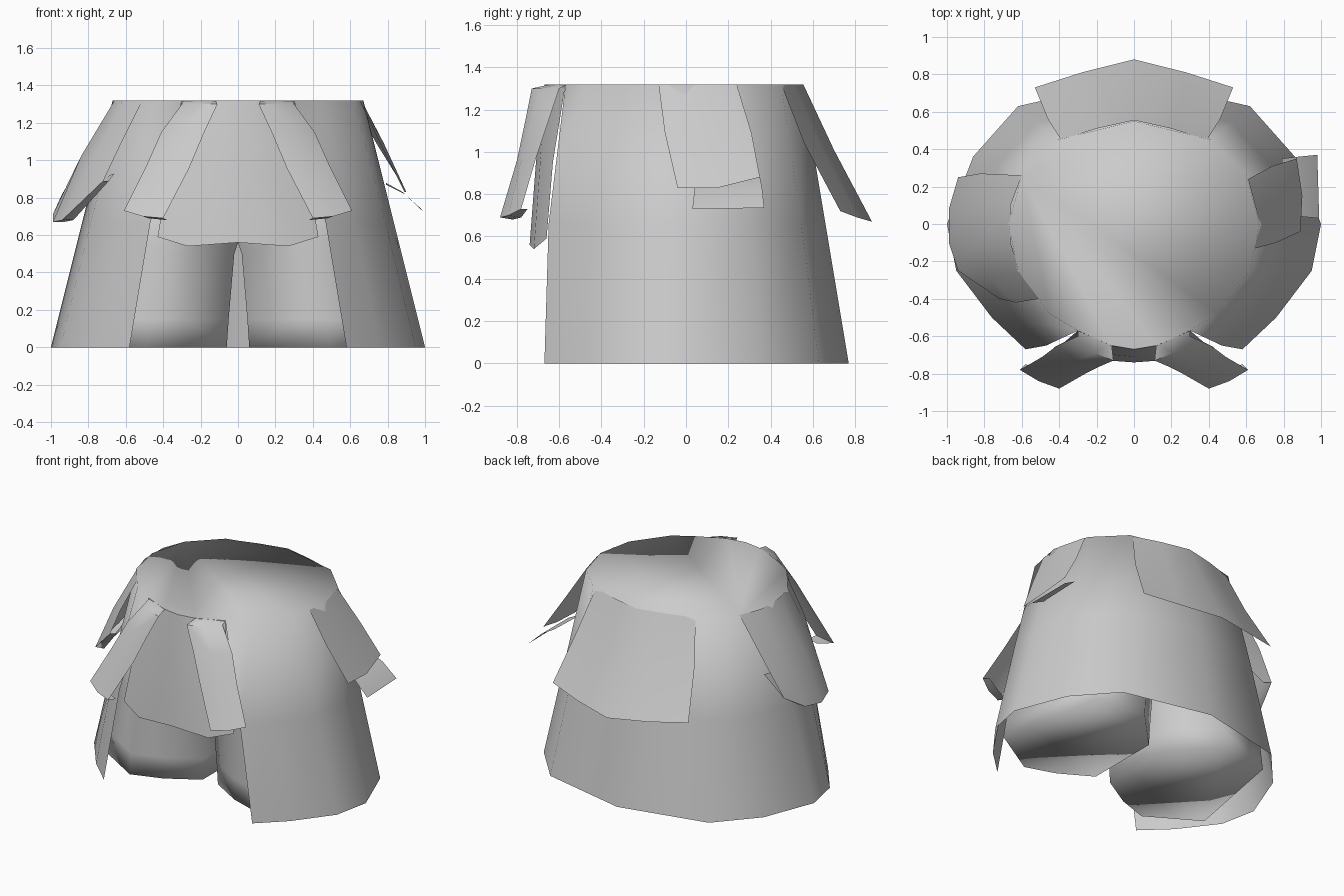
import bpy
import bmesh
from math import radians

if bpy.data.objects.get("Cube"):
    bpy.data.objects.remove(bpy.data.objects["Cube"], do_unlink=True)

cloth = bpy.data.materials.new("grey_cloth")
cloth.use_nodes = True
colour = (0.6, 0.6, 0.6, 1)
cloth.diffuse_color = colour
cloth.node_tree.nodes["Principled BSDF"].inputs["Base Color"].default_value = colour


def flip(points):
    return [(-x, y, z) for x, y, z in points]


def mirrored(half):
    """Complete a half row whose last point lies on the centre line."""
    return half + flip(half[:-1])[::-1]


def level(plan, z):
    return [(x, y, z) for x, y in plan]


def sheet(name, rows, loop=False, caps=False, closing=None, angle=45):
    """Skin rows of points into cloth; closing points complete a gathered flat top."""
    bm = bmesh.new()
    grid = [[bm.verts.new(p) for p in row] for row in rows]
    count = len(grid[0])
    for low, high in zip(grid, grid[1:]):
        for i in range(count if loop else count - 1):
            j = (i + 1) % count
            bm.faces.new((low[i], low[j], high[j], high[i]))
    if caps:
        bm.faces.new(grid[0])
        bm.faces.new(grid[-1])
    if closing:
        rim = grid[-1] + [bm.verts.new(p) for p in closing]
        pivot = min(rim, key=lambda v: v.co.x - v.co.y)
        for a, b in zip(rim, rim[1:] + rim[:1]):
            if pivot not in (a, b):
                bm.faces.new((a, b, pivot))
    bmesh.ops.recalc_face_normals(bm, faces=bm.faces)
    mesh = bpy.data.meshes.new(name)
    bm.to_mesh(mesh)
    bm.free()
    mesh.materials.append(cloth)
    obj = bpy.data.objects.new(name, mesh)
    bpy.context.collection.objects.link(obj)
    bpy.ops.object.select_all(action="DESELECT")
    bpy.context.view_layer.objects.active = obj
    obj.select_set(True)
    bpy.ops.object.shade_smooth_by_angle(angle=radians(angle))


TOP = 1.32

# Front apron
apron_top = [(0.3, -0.57, TOP), (0.12, -0.65, TOP), (0, -0.67, TOP)]
apron_mid = [(0.37, -0.63, 0.95), (0.2, -0.69, 0.95), (0, -0.71, 0.95)]
apron_low = [(0.43, -0.66, 0.59), (0.27, -0.72, 0.54), (0, -0.74, 0.56)]
sheet("apron", [mirrored(row) for row in (apron_low, apron_mid, apron_top)])

# Long robe, open at the front and closed flat across the waist
hem = [(0.58, -0.67), (0.76, -0.5), (0.95, -0.25), (1, 0), (0.86, 0.36), (0.62, 0.63), (0, 0.77)]
hip = [(0.47, -0.65), (0.62, -0.51), (0.79, -0.25), (0.835, 0), (0.73, 0.31), (0.52, 0.545), (0, 0.66)]
waist = [(0.3, -0.57), (0.45, -0.48), (0.62, -0.25), (0.67, 0), (0.6, 0.26), (0.41, 0.45), (0, 0.55)]
robe = [mirrored(level(plan, z)) for plan, z in ((hem, 0), (hip, 0.66), (waist, TOP))]
sheet("robe", robe, closing=flip(mirrored(apron_top))[1:-1], angle=100)

# Back flap with a raised centre
flap_top = [(0.39, 0.45, TOP), (0.2, 0.51, TOP), (0, 0.555, TOP)]
flap_mid = [(0.46, 0.56, 1.04), (0.25, 0.64, 1.02), (0, 0.7, 1.01)]
flap_low = [(0.53, 0.73, 0.72), (0.28, 0.81, 0.69), (0, 0.88, 0.67)]
sheet("back_flap", [mirrored(row) for row in (flap_low, flap_mid, flap_top)])

# Two broad hanging ties, left and right
tie = [
    [(0.12, -0.64, TOP), (0.21, -0.61, TOP), (0.3, -0.56, TOP)],
    [(0.11, -0.73, 1.3), (0.21, -0.69, 1.3), (0.3, -0.6, 1.3)],
    [(0.18, -0.76, 1.15), (0.3, -0.73, 1.15), (0.41, -0.65, 1.15)],
    [(0.26, -0.8, 0.96), (0.38, -0.78, 0.96), (0.49, -0.71, 0.97)],
    [(0.4, -0.88, 0.69), (0.51, -0.84, 0.7), (0.61, -0.78, 0.73)],
    [(0.38, -0.82, 0.68), (0.48, -0.78, 0.69), (0.58, -0.75, 0.73)],
]
for side, turn in (("left", list), ("right", flip)):
    sheet(side + "_tie", [turn(row) for row in tie])

# Side flap with a turned-out tab
sheet("left_side_flap", [
    [(0.65, -0.13, TOP), (0.66, 0.05, TOP), (0.61, 0.24, TOP)],
    [(0.76, -0.1, 1.09), (0.78, 0.12, 1.09), (0.74, 0.31, 1.09)],
    [(0.89, -0.04, 0.83), (0.9, 0.15, 0.83), (0.87, 0.35, 0.88)],
])
sheet("left_side_tab", [
    [(0.79, 0.04, 0.87), (0.79, 0.35, 0.88)],
    [(0.89, 0.04, 0.82), (0.88, 0.36, 0.83)],
    [(0.99, 0.03, 0.73), (0.98, 0.37, 0.735)],
])

# Gathered drape on the other side, folded under at its lower edge
drape = [
    [(-0.6, 0.26), (-0.66, 0.1), (-0.66, -0.1), (-0.61, -0.26), (-0.51, -0.4)],
    [(-0.82, 0.27), (-0.84, 0.1), (-0.84, -0.1), (-0.77, -0.29), (-0.63, -0.42)],
    [(-0.94, 0.25), (-0.99, 0.08), (-0.99, -0.1), (-0.94, -0.25), (-0.72, -0.4)],
    [(-0.9, 0.22), (-0.93, 0.08), (-0.93, -0.1), (-0.88, -0.24), (-0.69, -0.37)],
    [(-0.75, 0.2), (-0.76, 0.08), (-0.76, -0.1), (-0.73, -0.24), (-0.66, -0.36)],
]
heights = [
    [TOP] * 5,
    [1.02, 1.02, 1.02, 1.02, 1.08],
    [0.82, 0.71, 0.67, 0.68, 0.89],
    [0.82, 0.71, 0.67, 0.68, 0.89],
    [0.92, 0.9, 0.9, 0.9, 0.93],
]
sheet("right_drape", [[(x, y, z) for (x, y), z in zip(*pair)] for pair in zip(drape, heights)], angle=60)

# Trouser legs joining above the front gap
outer = [(0.28, -0.44), (0.49, -0.51), (0.84, -0.3), (0.7, 0.45), (0.33, 0.5)]


def leg_ring(gap, scale, z):
    plan = [(gap, -0.31)] + [(x * scale, y) for x, y in outer] + [(gap, 0.22)]
    return level(plan, z)


leg = [leg_ring(0.06, 1, 0), leg_ring(0.05, 0.97, 0.15), leg_ring(0.02, 0.88, 0.5),
       leg_ring(0, 0.86, 0.56), leg_ring(0, 0.72, 0.9)]
sheet("left_leg", leg, loop=True, caps=True, angle=100)
sheet("right_leg", [flip(ring) for ring in leg], loop=True, caps=True, angle=100)
